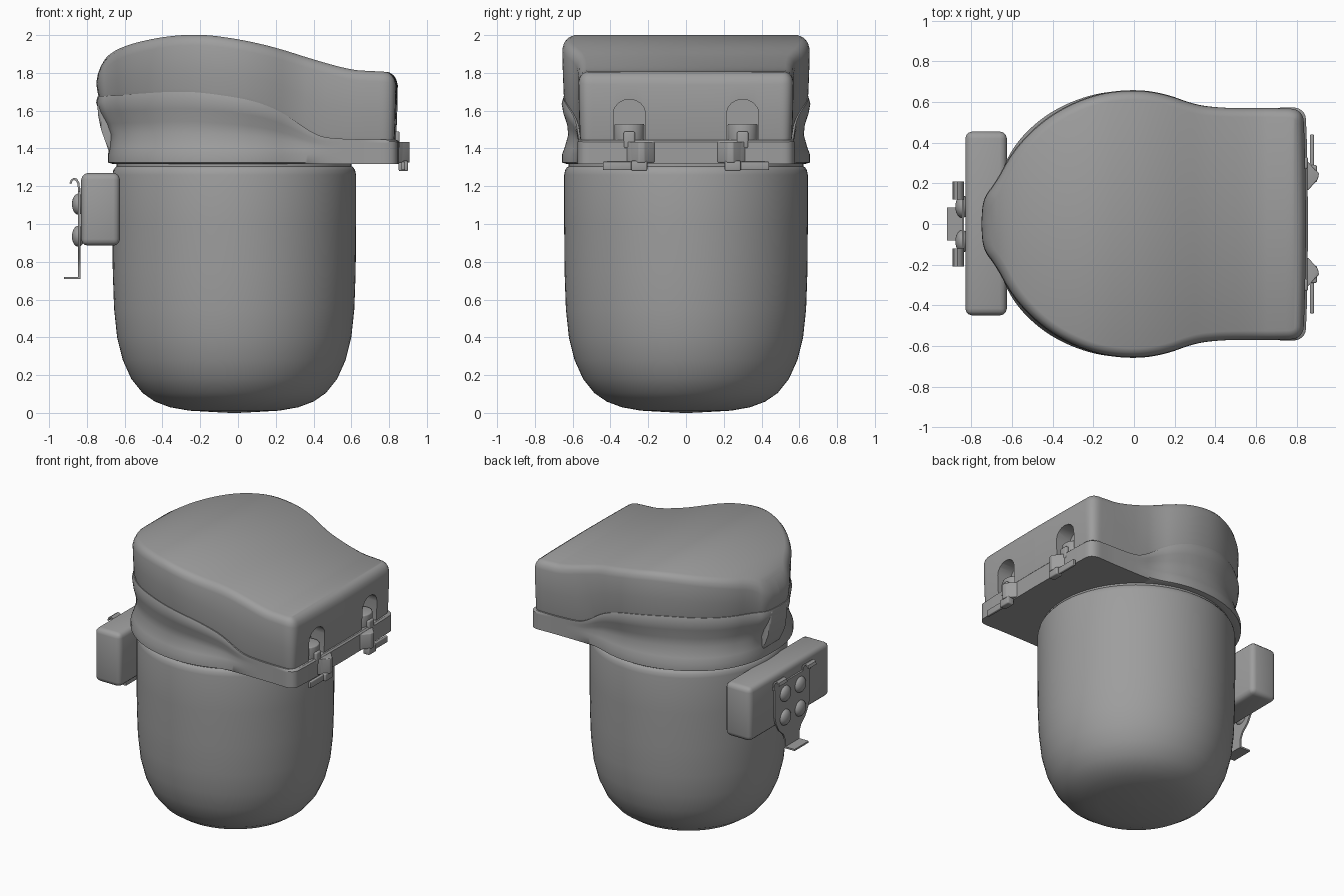
import bpy, bmesh, math
from mathutils import Vector

if "Cube" in bpy.data.objects:
    bpy.data.objects.remove(bpy.data.objects["Cube"], do_unlink=True)

grey = bpy.data.materials.new("plain grey")
grey.use_nodes = True
grey.diffuse_color = (0.34, 0.34, 0.34, 1)
grey.node_tree.nodes["Principled BSDF"].inputs["Base Color"].default_value = (0.34, 0.34, 0.34, 1)


def smooth(ob, angle=40):
    bpy.ops.object.select_all(action='DESELECT')
    ob.select_set(True)
    bpy.context.view_layer.objects.active = ob
    bpy.ops.object.shade_smooth_by_angle(angle=math.radians(angle))


def finish(name, bm):
    bmesh.ops.recalc_face_normals(bm, faces=bm.faces[:])
    if bm.calc_volume(signed=True) < 0:
        bmesh.ops.reverse_faces(bm, faces=bm.faces[:])
    mesh = bpy.data.meshes.new(name)
    bm.to_mesh(mesh)
    bm.free()
    ob = bpy.data.objects.new(name, mesh)
    bpy.context.collection.objects.link(ob)
    mesh.materials.append(grey)
    smooth(ob)
    return ob


def chaikin(pts, steps=3):
    # Rounds a control polygon while keeping its ends
    pts = [Vector(p) for p in pts]
    for _ in range(steps):
        new = [pts[0]]
        for a, b in zip(pts, pts[1:]):
            new += [a.lerp(b, .25), a.lerp(b, .75)]
        pts = new + [pts[-1]]
    return pts


def curve(pts):
    pts = chaikin(pts)

    def value(x):
        for a, b in zip(pts, pts[1:]):
            if x <= b.x:
                t = max(0, (x - a.x) / max(b.x - a.x, 1e-6))
                return a.y + (b.y - a.y) * t
        return pts[-1].y
    return value


def inset(half, dists):
    # Moves a half outline inward, with one distance per point
    out = []
    for i, p in enumerate(half):
        d = half[min(i + 1, len(half) - 1)] - half[max(i - 1, 0)]
        n = Vector((d.y, -d.x)).normalized()
        q = p + n * dists[i]
        if i in (0, len(half) - 1):
            q.y = 0
        out.append(q)
    return out


def loft(name, rings):
    # Rings are half outlines of 3D points, mirrored across y and capped with strips
    bm = bmesh.new()
    n = len(rings[0])
    loops = []
    for r in rings:
        up = [bm.verts.new(p) for p in r]
        low = [bm.verts.new((p[0], -p[1], p[2])) for p in r[1:-1]]
        loops.append((up, [up[0]] + low + [up[-1]]))
    for (u1, l1), (u2, l2) in zip(loops, loops[1:]):
        for a, b in ((u1, u2), (l1, l2)):
            for i in range(n - 1):
                bm.faces.new((a[i], a[i + 1], b[i + 1], b[i]))
    for u, l in (loops[0], loops[-1]):
        for i in range(n - 1):
            bm.faces.new(list(dict.fromkeys((u[i], u[i + 1], l[i + 1], l[i]))))
    return finish(name, bm)


def prism(name, outline, offset, bevel=0):
    # Closed solid between an outline and its shifted copy
    bm = bmesh.new()
    a = [bm.verts.new(p) for p in outline]
    b = [bm.verts.new(Vector(p) + Vector(offset)) for p in outline]
    bm.faces.new(a)
    bm.faces.new(b[::-1])
    for i in range(len(a)):
        j = (i + 1) % len(a)
        bm.faces.new((a[j], a[i], b[i], b[j]))
    if bevel:
        bmesh.ops.bevel(bm, geom=bm.edges[:], offset=bevel, segments=3, profile=.5, affect='EDGES')
    return finish(name, bm)


def box(name, lo, hi, bevel=0):
    pts = [(lo[0], lo[1], lo[2]), (hi[0], lo[1], lo[2]), (hi[0], hi[1], lo[2]), (lo[0], hi[1], lo[2])]
    return prism(name, pts, (0, 0, hi[2] - lo[2]), bevel)


# Canister: round-bottomed cup with a narrow neck
profile = [(.1, .004), (.24, .012), (.34, .03), (.42, .06), (.485, .105), (.545, .18), (.59, .28), (.62, .4),
           (.636, .55), (.643, .75), (.645, 1.0), (.645, 1.26), (.64, 1.285), (.63, 1.3), (.622, 1.305), (.622, 1.35)]
arc = [(-math.cos(math.pi * i / 40), math.sin(math.pi * i / 40)) for i in range(41)]
loft("canister", [[(-.02 + r * x, r * y, z) for x, y in arc] for r, z in [(.02, 0)] + profile])

# Half outlines of the lid cover and of the base rim
side_pts = [(0, .66), (.15, .64), (.3, .585), (.42, .572), (.52, .57), (.6, .57), (.68, .57)]
top_half = chaikin([(-.75, 0), (-.742, .125), (-.68, .2), (-.6, .35), (-.48, .48), (-.35, .57), (-.18, .64)]
                   + side_pts + [(.832, .567), (.838, .44), (.841, .33), (.844, .2), (.846, 0)])
rim_half = chaikin([(-.688, 0), (-.683, .14), (-.65, .27), (-.58, .4), (-.47, .51), (-.34, .59), (-.18, .645)]
                   + side_pts + [(.842, .577), (.849, .45), (.852, .33), (.854, .2), (.856, 0)])
top_z = curve([(-.76, 1.78), (-.74, 1.83), (-.66, 1.925), (-.45, 1.985), (-.22, 2.008), (0, 1.98), (.2, 1.935),
               (.4, 1.87), (.6, 1.815), (.7, 1.81), (.8, 1.805), (.85, 1.79)])
edge_z = curve([(-.76, 1.67), (-.6, 1.68), (-.3, 1.7), (-.1, 1.68), (.1, 1.645), (.25, 1.58), (.4, 1.47),
                (.5, 1.445), (.86, 1.44)])


# Lid cover: wavy top with rounded shoulder
def cover_ring(dist, height):
    pts = inset(top_half, [dist] * len(top_half))
    return [(p.x, p.y, height(p.x)) for p in pts]


cover = loft("lid_cover", [
    cover_ring(.012, edge_z), cover_ring(.008, lambda x: edge_z(x) + .02),
    cover_ring(.003, lambda x: (edge_z(x) + top_z(x) - .05) / 2), cover_ring(0, lambda x: top_z(x) - .055),
    cover_ring(.008, lambda x: top_z(x) - .028), cover_ring(.022, lambda x: top_z(x) - .01),
    cover_ring(.044, top_z)])


# Lid base: rim, sculpted groove and bulge below the cover
def base_ring(mix, dist, rise, lift):
    k = [min(1, max(0, (edge_z(p.x) - 1.445) / .2)) for p in top_half]
    pts = [a.lerp(b, mix * (1 if mix == 1 else f)) for a, b, f in zip(rim_half, top_half, k)]
    pts = inset(pts, [dist * f for f in k])
    return [(p.x, p.y, lift + rise * (edge_z(t.x) - 1.39)) for p, t in zip(pts, top_half)]


loft("lid_base", [
    base_ring(0, .025, 0, 1.318), base_ring(0, 0, 0, 1.325), base_ring(0, 0, 0, 1.37),
    base_ring(.1, .014, .08, 1.385), base_ring(.35, .032, .3, 1.39), base_ring(.6, .026, .5, 1.39),
    base_ring(.85, .006, .72, 1.39), base_ring(.97, -.003, .9, 1.39), base_ring(1, .006, 1, 1.395)])

# Upright spine below the lid's narrow back
spine = [(-.6, 1.38), (-.682, 1.38), (-.7, 1.43), (-.725, 1.5), (-.742, 1.58), (-.744, 1.67), (-.6, 1.67)]
prism("back_spine", [(x, -.1, z) for x, z in spine], (0, .2, 0), .015)

# Latches: arched recess, post, lug and bar on each side
for side, s in (("left", 1), ("right", -1)):
    yc = .3 * s
    arch = [(.73, yc - .085, 1.4), (.73, yc + .085, 1.4)]
    arch += [(.73, yc + .085 * math.cos(a), 1.585 + .075 * math.sin(a)) for a in [math.pi * i / 8 for i in range(9)]]
    cutter = prism("recess_cutter", arch, (.13, 0, 0))
    cutter.hide_render = True
    mod = cover.modifiers.new("recess", 'BOOLEAN')
    mod.operation = 'DIFFERENCE'
    mod.solver = 'EXACT'
    mod.object = cutter
    bpy.context.view_layer.objects.active = cover
    bpy.ops.object.modifier_apply(modifier=mod.name)
    bpy.data.objects.remove(cutter, do_unlink=True)

    post = [(.765 + .076 * math.cos(a), yc + .08 * math.sin(a), 1.42) for a in [math.pi * i / 12 for i in range(24)]]
    prism(f"latch_post_{side}", post, (0, 0, .11), .008)
    box(f"latch_neck_{side}", (.8, yc - .03, 1.4), (.856, yc + .03, 1.49), .01)
    lug = [(.83, s * .15, 1.325), (.86, s * .17, 1.325), (.905, s * .22, 1.325),
           (.91, s * .25, 1.325), (.87, s * .29, 1.325), (.83, s * .34, 1.325)]
    prism(f"latch_lug_{side}", lug, (0, 0, .11), .006)
    y1, y2 = sorted((s * .205, s * .44))
    box(f"latch_bar_{side}", (.865, y1, 1.285), (.885, y2, 1.33), .005)
    y1, y2 = sorted((s * .205, s * .29))
    box(f"latch_foot_{side}", (.85, y1, 1.28), (.9, y2, 1.335), .008)
smooth(cover)

# Rear pack box
box("rear_box", (-.83, -.45, .885), (-.625, .455, 1.27), .035)

# Mounting plate with tapered lower edge
half = [(.2, 1.19), (.2, .98), (.185, .92), (.15, .86), (.1, .815), (.08, .77), (.08, .715)]
plate = [(-.835, y, z) for y, z in half] + [(-.835, -y, z) for y, z in reversed(half)]
prism("mounting_plate", plate, (-.012, 0, 0))
box("mounting_tab", (-.92, -.08, .708), (-.835, .08, .72))

# Curled hooks at the plate top
hook = [(-.835, 1.17), (-.84, 1.22), (-.853, 1.24), (-.868, 1.245), (-.885, 1.235), (-.892, 1.215)]
inner = [(-.846, 1.17), (-.85, 1.213), (-.858, 1.228), (-.868, 1.233), (-.877, 1.226), (-.882, 1.212)]
for side, s in (("left", 1), ("right", -1)):
    prism(f"hook_{side}", [(x, s * .12, z) for x, z in hook + inner[::-1]], (0, s * .09, 0))

# Domed screws on the plate
for i, (y, z) in enumerate([(y, z) for y in (-.085, .085) for z in (.935, 1.105)]):
    bpy.ops.mesh.primitive_uv_sphere_add(segments=24, ring_count=12, location=(-.845, y, z))
    screw = bpy.context.object
    screw.name = f"screw_{i + 1}"
    screw.scale = (.034, .056, .056)
    screw.data.materials.append(grey)
    smooth(screw)
